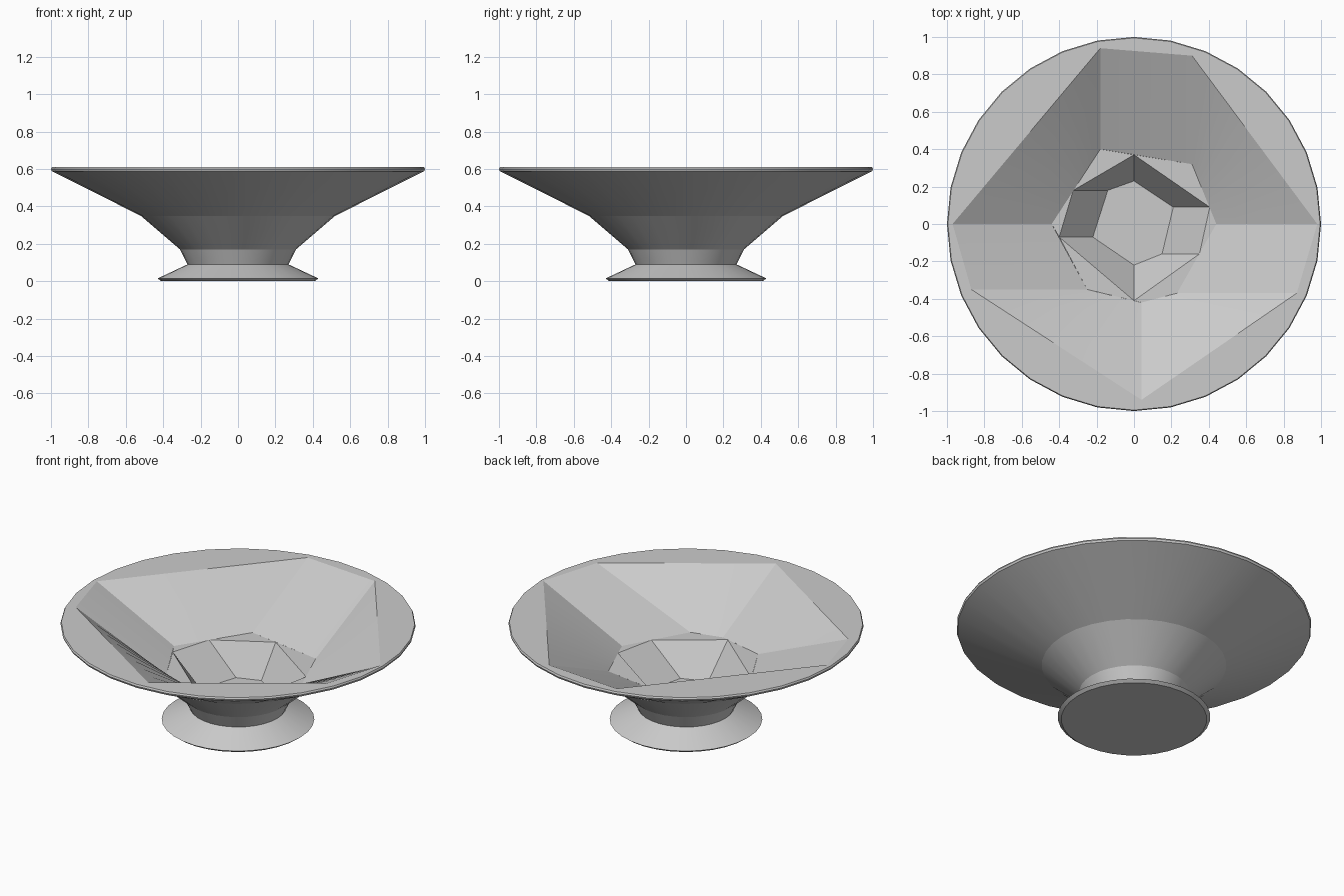
import bpy, bmesh, math

cube = bpy.data.objects.get("Cube")
if cube:
    bpy.data.objects.remove(cube)

SIDES = 32      # sides of the turned outside
STEPS = 8       # strips along each carved inner wall
RIM_Z, LEDGE_Z, FLOOR_Z = 0.61, 0.35, 0.165

grey = bpy.data.materials.new("plain grey")
grey.use_nodes = True
colour = (0.6, 0.6, 0.6, 1)
grey.diffuse_color = colour
grey.node_tree.nodes["Principled BSDF"].inputs["Base Color"].default_value = colour


def circle(bm, radius, z):
    angles = [2 * math.pi * i / SIDES for i in range(SIDES)]
    return [bm.verts.new((radius * math.cos(a), radius * math.sin(a), z)) for a in angles]


def polygon(bm, corners, z, steps=1):
    """Ring of vertices along a polygon, each edge cut into equal steps."""
    ring = []
    for i, (x, y) in enumerate(corners):
        nx, ny = corners[(i + 1) % len(corners)]
        for s in range(steps):
            t = s / steps
            ring.append(bm.verts.new((x + (nx - x) * t, y + (ny - y) * t, z)))
    return ring


def loft(bm, a, b):
    for i in range(len(a)):
        j = (i + 1) % len(a)
        bm.faces.new((a[i], a[j], b[j], b[i]))


def turn(bm, profile):
    rings = [circle(bm, r, z) for r, z in profile]
    for a, b in zip(rings, rings[1:]):
        loft(bm, a, b)
    return rings


def finish(bm, name):
    mesh = bpy.data.meshes.new(name)
    bm.to_mesh(mesh)
    bm.free()
    mesh.materials.append(grey)
    obj = bpy.data.objects.new(name, mesh)
    bpy.context.collection.objects.link(obj)
    bpy.ops.object.select_all(action='DESELECT')
    obj.select_set(True)
    bpy.context.view_layer.objects.active = obj
    bpy.ops.object.shade_smooth_by_angle(angle=math.radians(12))


# Flared foot with a closed underside
bm = bmesh.new()
rings = turn(bm, [(0.41, 0), (0.43, 0.015), (0.27, 0.09)])
bm.faces.new(rings[0][::-1])
finish(bm, "foot")

# Turned outside of the bowl
bm = bmesh.new()
rim_outer = turn(bm, [(0.27, 0.09), (0.31, 0.17), (0.52, 0.35),
                      (0.995, 0.588), (1.0, 0.6), (0.995, RIM_Z)])[-1]

# Carved seven-sided inner wall
rim_corners = [(0.31, 0.90), (-0.18, 0.94), (-0.97, 0), (-0.87, -0.35),
               (0.04, -0.94), (0.87, -0.37), (0.98, 0)]
ledge_corners = [(0.31, 0.32), (-0.18, 0.40), (-0.44, 0), (-0.25, -0.35),
                 (0.04, -0.42), (0.23, -0.37), (0.44, 0)]
rim_inner = polygon(bm, rim_corners, RIM_Z, STEPS)
ledge = polygon(bm, ledge_corners, LEDGE_Z, STEPS)
loft(bm, rim_inner, ledge)

# Flat rim between the round edge and the carved opening
edges = [bm.edges.get((ring[i - 1], ring[i]))
         for ring in (rim_outer, rim_inner) for i in range(len(ring))]
filled = bmesh.ops.triangle_fill(bm, edges=edges, use_beauty=True, normal=(0, 0, 1))
for item in filled["geom"]:
    if isinstance(item, bmesh.types.BMFace):
        item.normal_update()
        if item.normal.z < 0:
            item.normal_flip()

# Six-sided well with a flat floor
well = polygon(bm, [(0, 0.37), (-0.325, 0.18), (-0.40, -0.07),
                    (0, -0.41), (0.35, -0.16), (0.405, 0.09)], LEDGE_Z)
floor = polygon(bm, [(0, 0.23), (-0.14, 0.18), (-0.22, -0.07),
                     (0, -0.22), (0.15, -0.16), (0.21, 0.09)], FLOOR_Z)
loft(bm, well, floor)
bm.faces.new(floor)

# Small corner ledges around the well
for k, between in enumerate([[1], [2], [3], [4, 5], [6], [0]]):
    corners = [ledge[c * STEPS] for c in between]
    bm.faces.new([well[k]] + corners + [well[(k + 1) % len(well)]])
finish(bm, "bowl")
